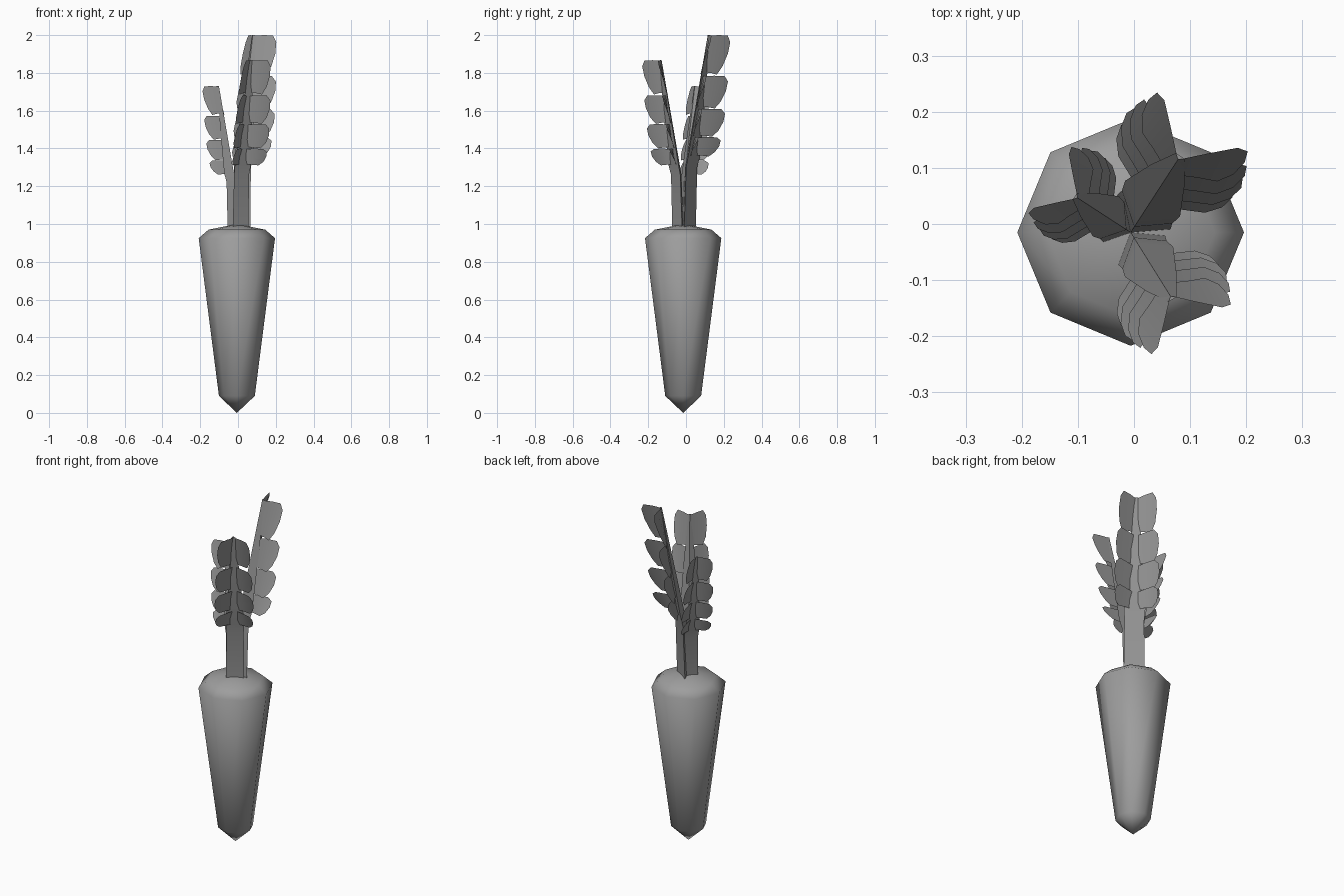
import bpy, math
from mathutils import Vector

if "Cube" in bpy.data.objects:
    bpy.data.objects.remove(bpy.data.objects["Cube"])

CX, CY = -0.006, -0.015


def make_material(name, value):
    mat = bpy.data.materials.new(name)
    mat.diffuse_color = (value, value, value, 1)
    mat.use_nodes = True
    mat.node_tree.nodes["Principled BSDF"].inputs["Base Color"].default_value = mat.diffuse_color
    return mat


ROOT_GREY = make_material("root_grey", 0.34)
LEAF_GREY = make_material("leaf_grey", 0.30)


def make_object(name, verts, faces, smooth_angle, material):
    mesh = bpy.data.meshes.new(name)
    mesh.from_pydata(verts, [], faces)
    mesh.materials.append(material)
    obj = bpy.data.objects.new(name, mesh)
    bpy.context.collection.objects.link(obj)
    bpy.ops.object.select_all(action='DESELECT')
    obj.select_set(True)
    bpy.context.view_layer.objects.active = obj
    bpy.ops.object.shade_smooth_by_angle(angle=math.radians(smooth_angle))
    return obj


# Root: eight-sided lathe, pointed at both ends
def make_root():
    rings = [(0.095, 0.09), (0.202, 0.925), (0.15, 0.97)]
    n = 8
    verts = [(CX, CY, 0.0)]
    for r, z in rings:
        verts += [(CX + r * math.cos(math.tau * i / n),
                   CY + r * math.sin(math.tau * i / n), z) for i in range(n)]
    verts.append((CX, CY, 1.0))
    top = len(verts) - 1
    faces = []
    for i in range(n):
        j = (i + 1) % n
        faces.append((0, 1 + j, 1 + i))
        for k in range(len(rings) - 1):
            a = 1 + k * n
            faces.append((a + i, a + j, a + n + j, a + n + i))
        a = 1 + (len(rings) - 1) * n
        faces.append((a + i, a + j, top))
    make_object("carrot_root", verts, faces, 80, ROOT_GREY)


# Inner edge of a leaf: upright stem, then leaning outward
def lean(z):
    return 0.012 * z / 0.3 if z < 0.3 else 0.012 + (z - 0.3) / 0.7 * 0.143


def make_leaf(label, azimuth, scale):
    a = math.radians(azimuth)
    u = Vector((math.cos(a), math.sin(a), 0))
    v = Vector((-math.sin(a), math.cos(a), 0))
    spread = math.radians(52)
    base = Vector((CX, CY, 1.0))

    def place(side, reach, z, push=0.0):
        e = u * math.cos(spread) + v * (side * math.sin(spread))
        return base + scale * (u * (lean(z) + push) + e * reach + Vector((0, 0, z)))

    # Stem: three-sided, tapering into the rib
    verts, faces = [], []
    sections = [(-0.05, 0.072), (0.30, 0.068), (0.37, 0.074), (0.7, 0.045), (1.0, 0.012)]
    for z, d in sections:
        verts += [place(1, 0, z), place(-1, d, z), place(1, d, z)]
    for k in range(len(sections) - 1):
        for i in range(3):
            j = (i + 1) % 3
            faces.append((3 * k + i, 3 * k + j, 3 * k + 3 + j, 3 * k + 3 + i))
    m = len(verts)
    faces += [(2, 1, 0), (m - 3, m - 2, m - 1)]
    make_object(label + "_stem", verts, faces, 30, LEAF_GREY)

    # Leaflets: four rounded sheets on each side of the rib
    outline = [(0.0, 0.04), (0.45, 0.02), (0.78, -0.02), (0.95, 0.2), (1.0, 0.52),
               (0.94, 0.82), (0.76, 0.99), (0.4, 1.0), (0.0, 0.98)]
    rows = [(0.36, 0.46, 0.15), (0.465, 0.61, 0.155), (0.615, 0.785, 0.147), (0.795, 1.0, 0.13)]
    verts, faces = [], []
    for side in (1, -1):
        for z0, z1, reach in rows:
            s = len(verts)
            for r, t in outline:
                z = z0 + t * (z1 - z0)
                push = 0.03 * (1 - z) / 0.64 + 0.05 * r * (t - 0.6)
                verts.append(place(side, r * reach, z, push))
            ids = list(range(s, s + len(outline)))
            for p, q in ((0, 8), (1, 7), (2, 6), (3, 5)):
                if p < 3:
                    f = [ids[p], ids[p + 1], ids[q - 1], ids[q]]
                else:
                    f = [ids[3], ids[4], ids[5]]
                faces.append(f if side > 0 else f[::-1])
    make_object(label + "_leaflets", verts, faces, 30, LEAF_GREY)


make_root()
make_leaf("tall_leaf", 57, 1.0)
make_leaf("middle_leaf", -58, 0.867)
make_leaf("short_leaf", 147, 0.73)
